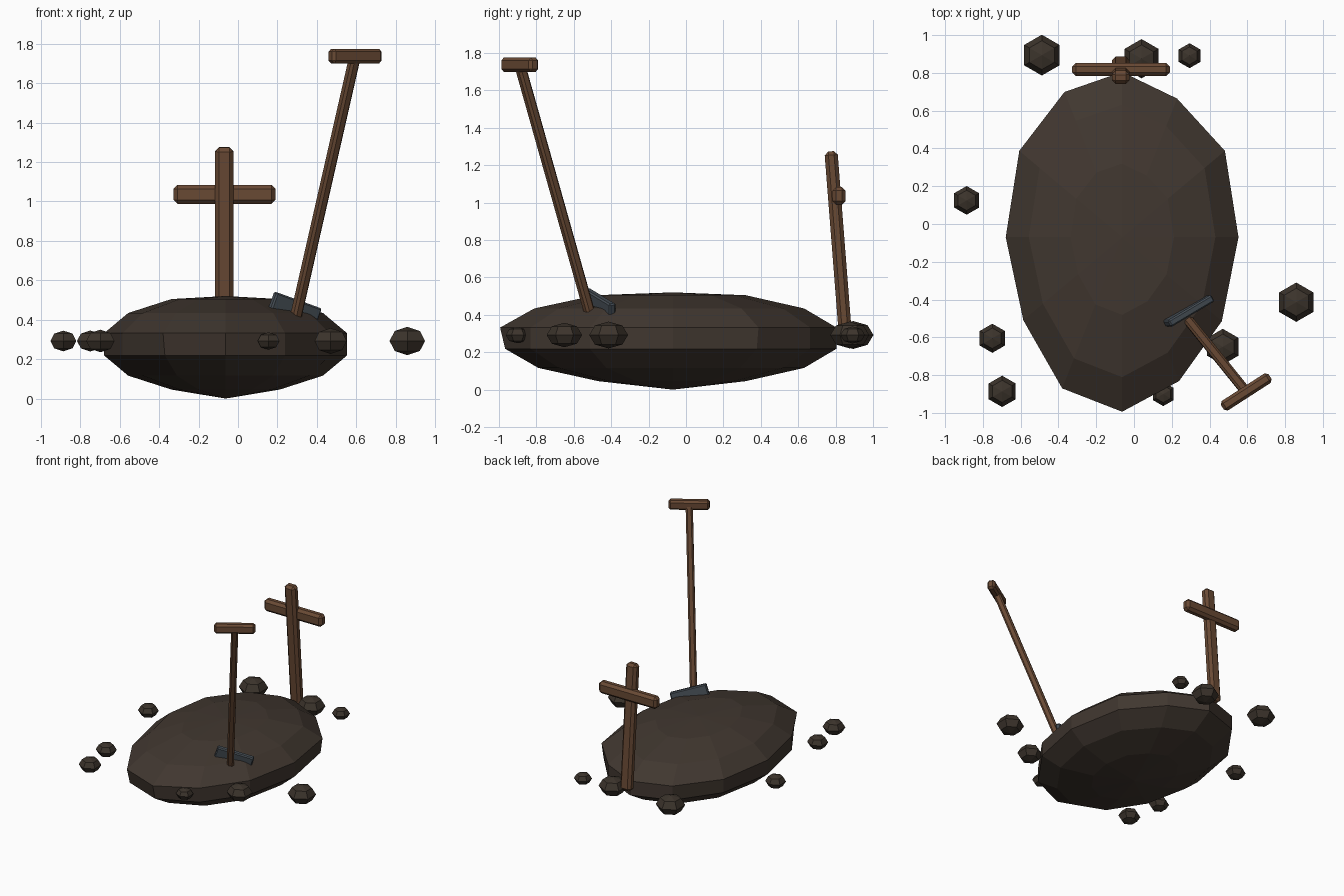
import bpy, bmesh
from math import sin, cos, pi
from mathutils import Vector, Matrix

if "Cube" in bpy.data.objects:
    bpy.data.objects.remove(bpy.data.objects["Cube"])


def material(name, rgb):
    m = bpy.data.materials.new(name)
    m.diffuse_color = (*rgb, 1)
    m.use_nodes = True
    m.node_tree.nodes["Principled BSDF"].inputs["Base Color"].default_value = m.diffuse_color
    return m


soil = material("soil", (0.052, 0.038, 0.029))
clod_soil = material("clod_soil", (0.045, 0.034, 0.025))
wood = material("wood", (0.14, 0.067, 0.034))
steel = material("steel", (0.06, 0.075, 0.09))


def finish(name, bm, mat):
    bmesh.ops.recalc_face_normals(bm, faces=bm.faces)
    me = bpy.data.meshes.new(name)
    bm.to_mesh(me)
    bm.free()
    me.materials.append(mat)
    ob = bpy.data.objects.new(name, me)
    bpy.context.collection.objects.link(ob)
    return ob


def lump(name, centre, radii, seg, rings, mat, turn=0.0, wobble=None, poles=None):
    """Low-poly ellipsoid; wobble scales the radius per segment of the upper half."""
    bm = bmesh.new()
    c = Vector(centre)
    rx, ry, rz = radii
    top_z, bottom_z = poles or (c.z + rz, c.z - rz)
    rows = []
    for r in range(1, rings):
        t = pi * r / rings
        row = []
        for s in range(seg):
            a = turn + 2 * pi * s / seg
            k = wobble[s] if wobble else 1
            if r > rings / 2:
                k = min(k, 1.0) if wobble else 1
            row.append(bm.verts.new(c + Vector((rx * k * sin(t) * cos(a),
                                                ry * k * sin(t) * sin(a), rz * cos(t)))))
        rows.append(row)
    top = bm.verts.new((c.x, c.y, top_z))
    bottom = bm.verts.new((c.x, c.y, bottom_z))
    for s in range(seg):
        n = (s + 1) % seg
        bm.faces.new((top, rows[0][s], rows[0][n]))
        bm.faces.new((bottom, rows[-1][n], rows[-1][s]))
        for a, b in zip(rows, rows[1:]):
            bm.faces.new((a[s], b[s], b[n], a[n]))
    return finish(name, bm, mat)


def beam(name, start, end, side, width, depth, bevel, mat):
    """Chamfered box from start to end; width runs along the side direction."""
    start, end = Vector(start), Vector(end)
    z = (end - start).normalized()
    x = Vector(side)
    x = (x - z * x.dot(z)).normalized()
    y = z.cross(x)
    rot = Matrix((x, y, z)).transposed().to_4x4()
    bm = bmesh.new()
    bmesh.ops.create_cube(bm, size=1)
    bmesh.ops.scale(bm, vec=(width, depth, (end - start).length), verts=bm.verts)
    bmesh.ops.bevel(bm, geom=bm.edges[:], offset=bevel, segments=1, affect='EDGES')
    bmesh.ops.transform(bm, matrix=Matrix.Translation((start + end) / 2) @ rot, verts=bm.verts)
    return finish(name, bm, mat)


# Earth mound
lump("mound", (-0.063, -0.07, 0.275), (0.632, 0.92, 0.255), 12, 7, soil,
     wobble=[1, 1.02, 0.945, 0.975, 0.99, 1.02, 1, 0.98, 1.03, 1.03, 0.98, 0.99],
     poles=(0.52, 0.0))

# Loose clods around it: x, y, radius
clods = [(-0.488, 0.894, 0.108), (0.04, 0.875, 0.104), (0.294, 0.891, 0.066),
         (-0.886, 0.125, 0.076), (0.859, -0.414, 0.104), (-0.75, -0.605, 0.077),
         (-0.698, -0.886, 0.083), (0.47, -0.65, 0.095), (0.155, -0.90, 0.064)]
for i, (x, y, r) in enumerate(clods):
    lump(f"clod_{i + 1}", (x, y, 0.292), (r, r, r * 0.69), 6, 4, clod_soil, turn=pi / 6)

# Wooden cross marker leaning back
beam("marker_post", (-0.07, 0.853, 0.28), (-0.07, 0.775, 1.274), (1, 0, 0),
     0.094, 0.07, 0.02, wood)
beam("marker_crossbar", (-0.327, 0.818, 1.036), (0.19, 0.818, 1.036), (0, 0, 1),
     0.096, 0.07, 0.02, wood)

# Shovel stuck in the mound
grip = Vector((0.594, -0.889, 1.737))
along = Vector((cos(0.573), sin(0.573), 0))
beam("shovel_shaft", (0.292, -0.515, 0.41), grip, along, 0.052, 0.052, 0.012, wood)
beam("shovel_grip", grip - along * 0.15, grip + along * 0.15, (0, 0, 1),
     0.075, 0.06, 0.015, wood)
blade_top = Vector((0.305, -0.46, 0.50))
blade_down = Vector((-0.34, 0, -0.94)).normalized()
beam("shovel_blade", blade_top, blade_top + blade_down * 0.22, (0.235, 0.14, -0.085),
     0.28, 0.04, 0.008, steel)
